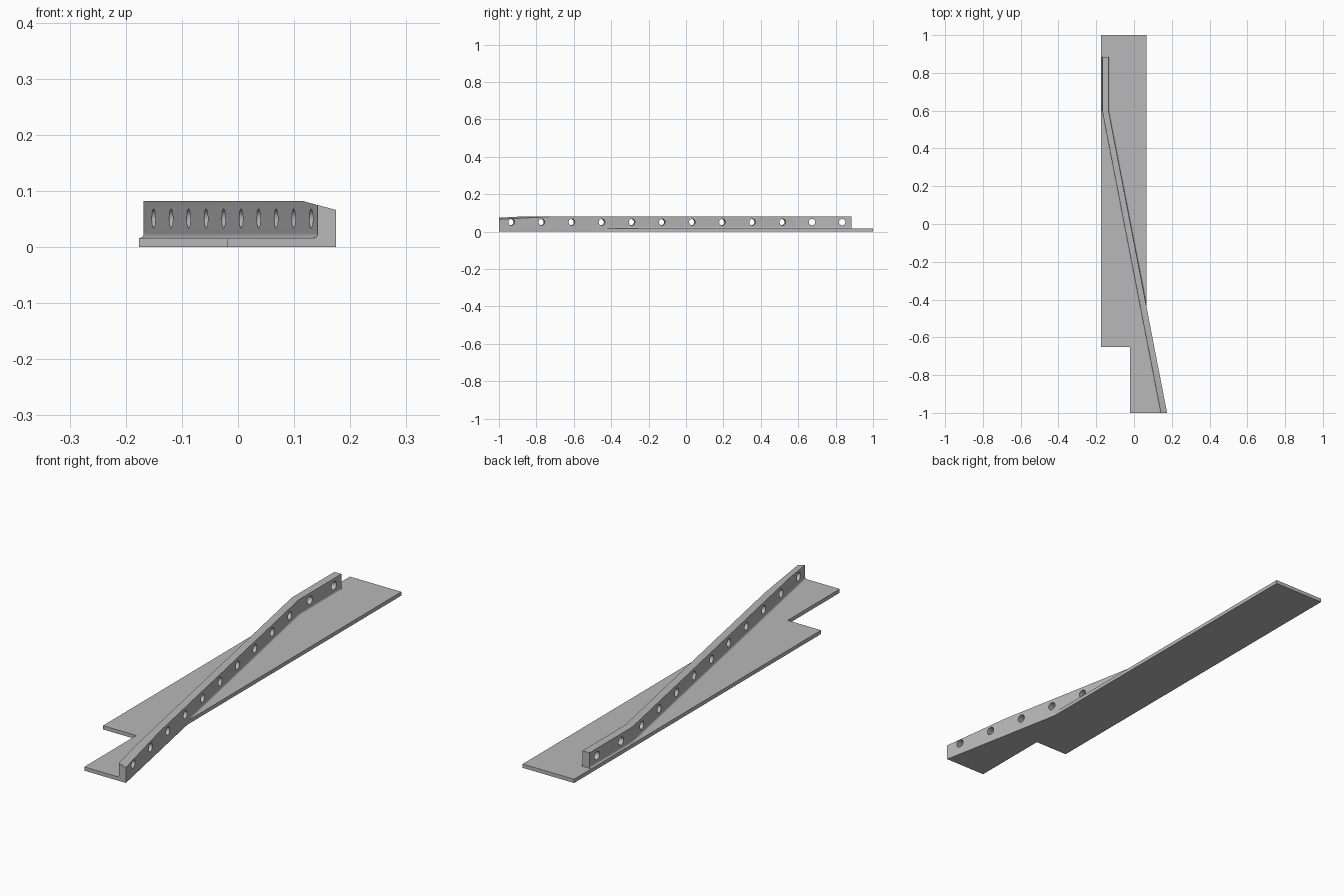
import bpy, bmesh, math
from mathutils import Vector

cube = bpy.data.objects.get("Cube")
if cube:
    bpy.data.objects.remove(cube)

grey = bpy.data.materials.new("plain_grey")
grey.use_nodes = True
colour = (0.48, 0.48, 0.48, 1)
grey.diffuse_color = colour
grey.node_tree.nodes["Principled BSDF"].inputs["Base Color"].default_value = colour

PLATE = 0.016        # base plate thickness
TOP = 0.082          # top of the rib
WIDTH = 0.033        # rib width along x
FILLET = 0.008
EDGE = 0.065         # straight long edge of the plate
PATH = [(0.142, -1), (-0.168, 0.6), (-0.168, 0.885)]   # rib's right-hand foot line


def make_object(name, bm):
    bmesh.ops.recalc_face_normals(bm, faces=bm.faces)
    mesh = bpy.data.meshes.new(name)
    bm.to_mesh(mesh)
    bm.free()
    mesh.materials.append(grey)
    obj = bpy.data.objects.new(name, mesh)
    bpy.context.collection.objects.link(obj)
    return obj


def sweep(profile):
    """Closed solid: (dx, z) profile carried along the rib path."""
    bm = bmesh.new()
    rings = [[bm.verts.new((x + dx, y, z)) for dx, z in profile] for x, y in PATH]
    n = len(profile)
    for a, b in zip(rings, rings[1:]):
        for i in range(n):
            j = (i + 1) % n
            bm.faces.new((a[i], a[j], b[j], b[i]))
    bm.faces.new(rings[0])
    bm.faces.new(rings[-1])
    return bm


def slice_off(bm, point, normal):
    """Cut away everything on the normal side and cap the cut."""
    geom = bm.verts[:] + bm.edges[:] + bm.faces[:]
    cut = bmesh.ops.bisect_plane(bm, geom=geom, plane_co=point, plane_no=normal,
                                 clear_outer=True)["geom_cut"]
    edges = [e for e in cut if isinstance(e, bmesh.types.BMEdge) and e.is_boundary]
    bmesh.ops.holes_fill(bm, edges=edges, sides=0)


# Base plate with a notched corner and a slanted corner
outline = [(-0.176, 1), (-0.176, -0.652), (-0.02, -0.652), (-0.02, -1),
           (0.175, -1), (EDGE, -0.432), (EDGE, 1)]
bm = bmesh.new()
face = bm.faces.new([bm.verts.new((x, y, 0)) for x, y in outline])
up = bmesh.ops.extrude_face_region(bm, geom=[face])["geom"]
bmesh.ops.translate(bm, vec=(0, 0, PLATE),
                    verts=[v for v in up if isinstance(v, bmesh.types.BMVert)])
make_object("base_plate", bm)

# Bent upright rib, its front top corner sloping down
bm = sweep([(0, PLATE), (WIDTH, PLATE), (WIDTH, TOP), (0, TOP)])
slice_off(bm, (0.115, 0, TOP), Vector((0.267, 0, 1)).normalized())
rib = make_object("upright_rib", bm)

# Row of round holes square to each stretch of the rib
bm = bmesh.new()
slant = math.atan2(PATH[0][0] - PATH[1][0], PATH[1][1] - PATH[0][1])
for i in range(12):
    y = -0.936 + 0.161 * i
    on_slant = i < 10
    x = WIDTH / 2 + PATH[1][0] + (max(0, PATH[1][1] - y) * math.tan(slant) if on_slant else 0)
    made = bmesh.ops.create_cone(bm, cap_ends=True, segments=32, radius1=0.017,
                                 radius2=0.017, depth=0.12)["verts"]
    yaw = slant if on_slant else 0
    axis = Vector((math.cos(yaw), math.sin(yaw), 0))
    turn = Vector((0, 0, 1)).rotation_difference(axis).to_matrix()
    bmesh.ops.rotate(bm, verts=made, cent=(0, 0, 0), matrix=turn)
    bmesh.ops.translate(bm, verts=made, vec=(x, y, 0.051))
cutter = make_object("hole_cutter", bm)
cutter.hide_render = True
cutter.hide_viewport = True
mod = rib.modifiers.new("holes", 'BOOLEAN')
mod.operation = 'DIFFERENCE'
mod.solver = 'EXACT'
mod.object = cutter
bpy.context.view_layer.update()
drilled = bpy.data.meshes.new_from_object(
    rib.evaluated_get(bpy.context.evaluated_depsgraph_get()))
rib.modifiers.clear()
rib.data = drilled
bpy.data.objects.remove(cutter)

# Concave fillets along both feet of the rib
fillets = []
for name, foot, side in (("right_fillet", 0, -1), ("left_fillet", WIDTH, 1)):
    arc = []
    for k in range(7):
        a = math.pi / 2 * k / 6
        arc.append((foot + side * FILLET * (1 - math.sin(a)),
                    PLATE + FILLET * (1 - math.cos(a))))
    bm = sweep([(foot, PLATE)] + arc)
    if side > 0:
        slice_off(bm, (EDGE, 0, 0), (1, 0, 0))
    fillets.append(make_object(name, bm))

# Smooth the curved parts, keeping corners sharp
for obj in [rib] + fillets:
    bpy.ops.object.select_all(action='DESELECT')
    obj.select_set(True)
    bpy.context.view_layer.objects.active = obj
    bpy.ops.object.shade_smooth_by_angle(angle=math.radians(30))
